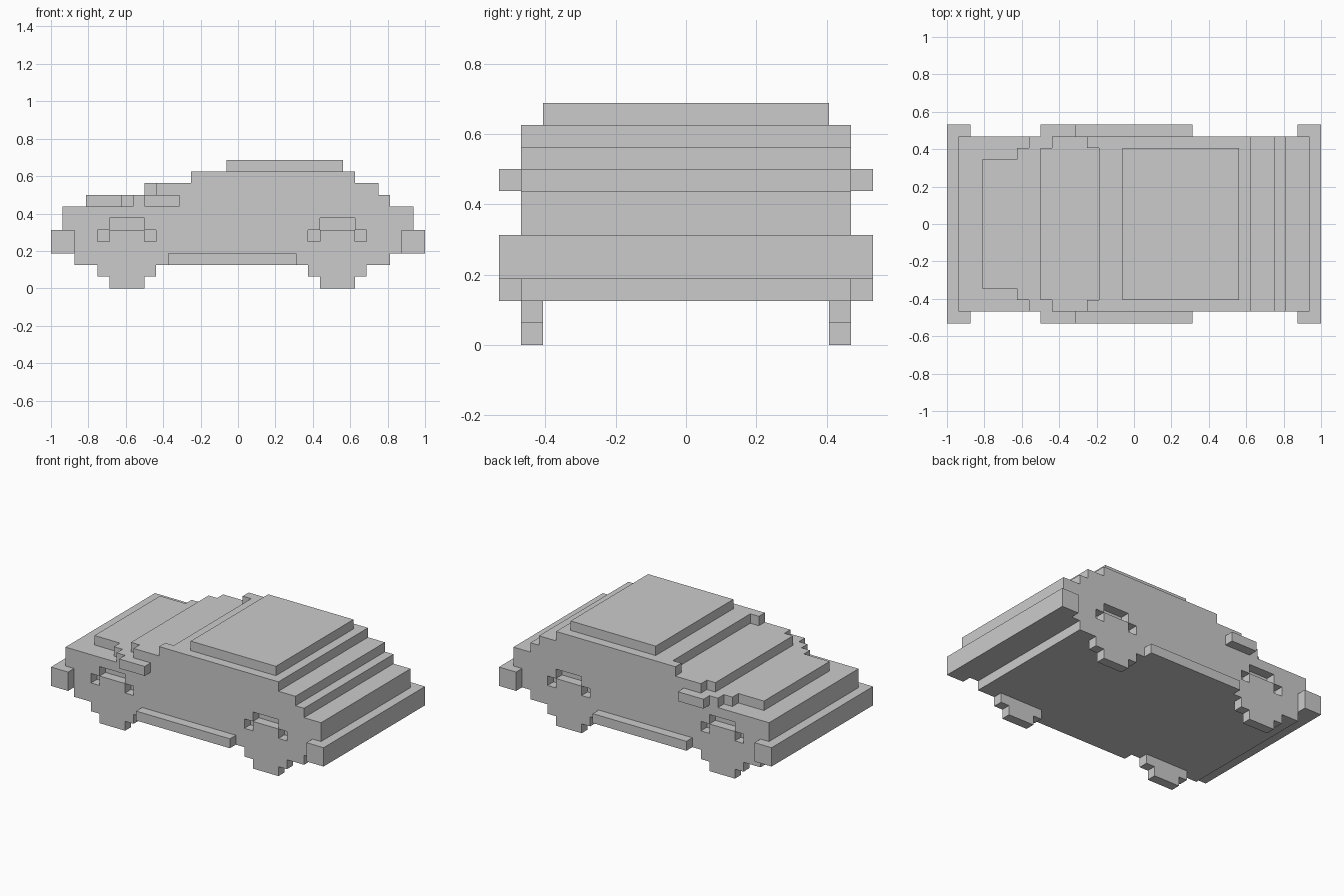
import bpy, bmesh
from mathutils import Vector

if "Cube" in bpy.data.objects:
    bpy.data.objects.remove(bpy.data.objects["Cube"])

U = 1 / 16  # one block of the blocky model; all sizes below are in blocks


def prism(name, pts, a, b, axis):
    """Extrude an outline: axis 'Z' takes (x, y) points, axis 'Y' takes (x, z)."""
    bm = bmesh.new()
    to3d = (lambda p: (p[0], p[1], a)) if axis == 'Z' else (lambda p: (p[0], a, p[1]))
    face = bm.faces.new([bm.verts.new(Vector(to3d(p)) * U) for p in pts])
    ext = bmesh.ops.extrude_face_region(bm, geom=[face])
    move = Vector((0, 0, b - a) if axis == 'Z' else (0, b - a, 0)) * U
    bmesh.ops.translate(bm, vec=move,
                        verts=[v for v in ext['geom'] if isinstance(v, bmesh.types.BMVert)])
    bmesh.ops.recalc_face_normals(bm, faces=bm.faces)
    mesh = bpy.data.meshes.new(name)
    bm.to_mesh(mesh)
    bm.free()
    obj = bpy.data.objects.new(name, mesh)
    bpy.context.collection.objects.link(obj)
    return obj


def box(name, x0, x1, y0, y1, z0, z1):
    return prism(name, [(x0, y0), (x1, y0), (x1, y1), (x0, y1)], z0, z1, 'Z')


def slab(name, half, z0, z1):
    """Plan outline given for the +y half, mirrored across y = 0."""
    return prism(name, half + [(x, -y) for x, y in reversed(half)], z0, z1, 'Z')


# Lower body: side profile across the full width
body = prism("lower_body", [(-14, 2), (13, 2), (13, 3), (15, 3), (15, 7),
                            (-15, 7), (-15, 3), (-14, 3)], -7.5, 7.5, 'Y')

# Stepped upper body: hood and beltline, window layers, roof
slab("hood_and_beltline", [(-13, 5.5), (-10, 5.5), (-10, 6.5), (-9, 6.5),
                           (-9, 7.5), (13, 7.5)], 7, 8)
slab("lower_cabin", [(-8, 6.5), (-7, 6.5), (-7, 7.5), (12, 7.5)], 8, 9)
slab("upper_cabin", [(-3, 6.5), (-4, 6.5), (-4, 7.5), (10, 7.5)], 9, 10)
slab("roof", [(-1, 6.5), (9, 6.5)], 10, 11)

# Bumpers wrapping around the corners
for name, s in (("front_bumper", -1), ("rear_bumper", 1)):
    prism(name, [(s * x, y) for x, y in
                 [(16, -8.5), (16, 8.5), (14, 8.5), (14, 7.5),
                  (15, 7.5), (15, -7.5), (14, -7.5), (14, -8.5)]], 3, 5, 'Z')

for side, s in (("right", -1), ("left", 1)):
    # Side skirts and mirrors
    ys = sorted((s * 7.5, s * 8.5))
    box(side + "_skirt", -6, 5, *ys, 2, 3)
    box(side + "_mirror", -8, -5, *ys, 7, 8)

    # Wheels set in stepped wheel arches
    for end, cx in (("front", -9.5), ("rear", 8.5)):
        tag = end + "_" + side
        disc = [(-1.5, 0), (1.5, 0), (1.5, 1), (2.5, 1), (2.5, 4), (1.5, 4),
                (1.5, 5), (-1.5, 5), (-1.5, 4), (-2.5, 4), (-2.5, 1), (-1.5, 1)]
        prism(tag + "_wheel", [(cx + x, z) for x, z in disc], s * 6.5, s * 7.5, 'Y')
        arch = [(-2.5, 1), (2.5, 1), (2.5, 5), (1.5, 5),
                (1.5, 6), (-1.5, 6), (-1.5, 5), (-2.5, 5)]
        cutter = prism(tag + "_arch_cutter", [(cx + x, z) for x, z in arch],
                       s * 6.5, s * 9, 'Y')
        cutter.hide_render = True
        cutter.display_type = 'WIRE'
        mod = body.modifiers.new(tag + "_arch", 'BOOLEAN')
        mod.operation = 'DIFFERENCE'
        mod.solver = 'EXACT'
        mod.object = cutter
